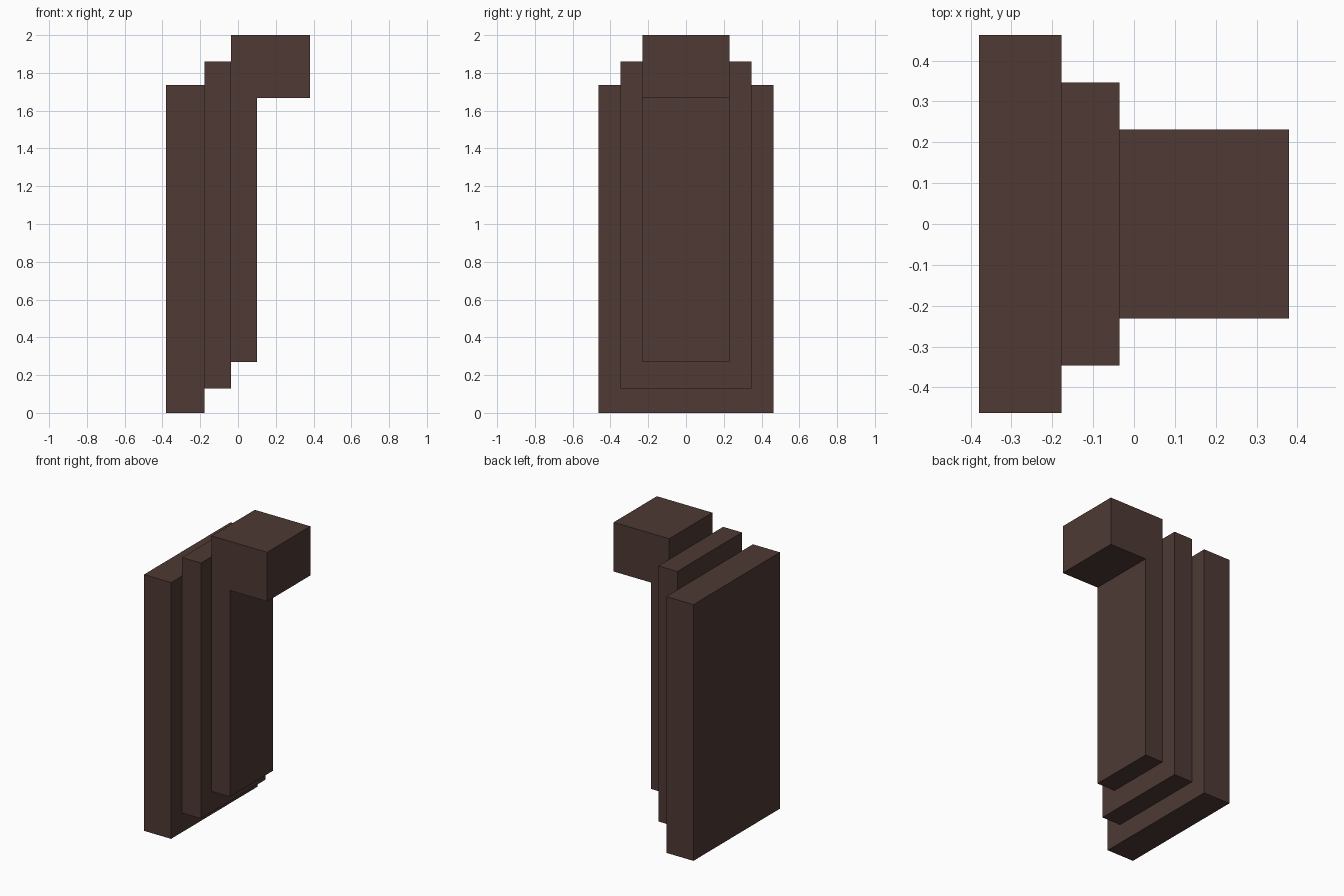
import bpy
import bmesh

if "Cube" in bpy.data.objects:
    bpy.data.objects.remove(bpy.data.objects["Cube"])

# Single dark brown colour
brown = bpy.data.materials.new("dark_brown")
brown.diffuse_color = (0.0762, 0.0423, 0.0343, 1.0)
brown.use_nodes = True
brown.node_tree.nodes["Principled BSDF"].inputs["Base Color"].default_value = brown.diffuse_color


def extrude_profile(name, profile, half_width):
    """Extrude an x/z outline symmetrically along y."""
    bm = bmesh.new()
    face = bm.faces.new([bm.verts.new((x, -half_width, z)) for x, z in profile])
    new = bmesh.ops.extrude_face_region(bm, geom=[face])["geom"]
    bmesh.ops.translate(bm, vec=(0, 2 * half_width, 0),
                        verts=[v for v in new if isinstance(v, bmesh.types.BMVert)])
    bmesh.ops.recalc_face_normals(bm, faces=bm.faces)
    mesh = bpy.data.meshes.new(name)
    bm.to_mesh(mesh)
    bm.free()
    mesh.materials.append(brown)
    obj = bpy.data.objects.new(name, mesh)
    bpy.context.collection.objects.link(obj)
    return obj


def rectangle(x0, x1, z0, z1):
    return [(x0, z0), (x1, z0), (x1, z1), (x0, z1)]


# Stepped wall plates
extrude_profile("back_plate", rectangle(-0.38, -0.177, 0.0, 1.735), 0.463)
extrude_profile("middle_plate", rectangle(-0.177, -0.036, 0.13, 1.86), 0.346)

# Front plate with the overhanging block at its top
extrude_profile("front_bracket", [
    (-0.036, 0.27), (0.10, 0.27), (0.10, 1.667),
    (0.38, 1.667), (0.38, 2.0), (-0.036, 2.0)], 0.231)
